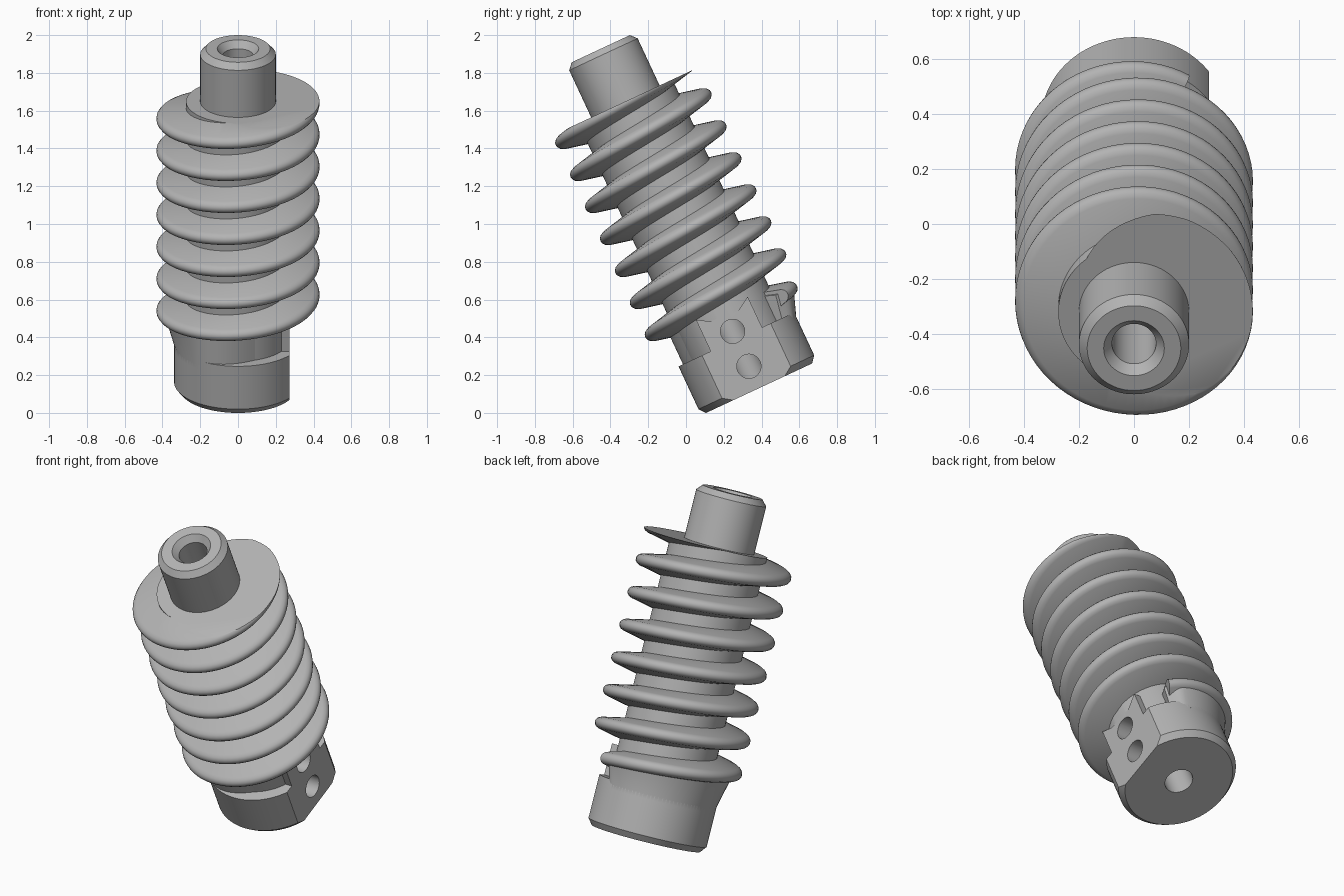
import bpy, bmesh, math
from mathutils import Matrix

if "Cube" in bpy.data.objects:
    bpy.data.objects.remove(bpy.data.objects["Cube"])

TILT = Matrix.Translation((0, 0.368, 0.1716)) @ Matrix.Rotation(math.radians(25), 4, 'X')
PITCH = 0.187
FLAT_X = 0.272

metal = bpy.data.materials.new("grey_metal")
metal.diffuse_color = (0.45, 0.45, 0.45, 1)
metal.use_nodes = True
metal.node_tree.nodes["Principled BSDF"].inputs["Base Color"].default_value = metal.diffuse_color


def polar(r, a, s):
    return (r * math.cos(a), r * math.sin(a), s)


def make(name, bm):
    bmesh.ops.recalc_face_normals(bm, faces=bm.faces[:])
    me = bpy.data.meshes.new(name)
    bm.to_mesh(me)
    bm.free()
    me.materials.append(metal)
    ob = bpy.data.objects.new(name, me)
    bpy.context.collection.objects.link(ob)
    ob.matrix_world = TILT
    return ob


def loft(sections, closed):
    """Join equal closed sections; close the ring or cap both ends."""
    bm = bmesh.new()
    rings = [[bm.verts.new(p) for p in sec] for sec in sections]
    n = len(rings[0])
    pairs = list(zip(rings, rings[1:])) + ([(rings[-1], rings[0])] if closed else [])
    for a, b in pairs:
        for i in range(n):
            j = (i + 1) % n
            bm.faces.new((a[i], a[j], b[j], b[i]))
    if not closed:
        bm.faces.new(rings[0])
        bm.faces.new(rings[-1])
    return bm


def smooth(ob, angle=30):
    ob.data.polygons.foreach_set("use_smooth", [True] * len(ob.data.polygons))
    ob.data.set_sharp_from_angle(angle=math.radians(angle))


def boolean(ob, tool, op):
    mod = ob.modifiers.new(tool.name, 'BOOLEAN')
    mod.operation, mod.solver, mod.object = op, 'EXACT', tool
    bpy.context.view_layer.update()
    deps = bpy.context.evaluated_depsgraph_get()
    mesh = bpy.data.meshes.new_from_object(ob.evaluated_get(deps))
    ob.modifiers.clear()
    ob.data = mesh
    bpy.data.objects.remove(tool)


# Revolved body: chamfered head, core, stub shaft and through bore
profile = [(0.08, -0.045), (0.31, -0.045), (0.338, -0.01), (0.338, 0.24),
           (0.275, 0.24), (0.275, 1.63), (0.2, 1.63), (0.2, 1.905),
           (0.17, 1.938), (0.11, 1.938), (0.08, 1.90)]
N = 96
body = make("screw_body", loft(
    [[polar(r, math.tau * k / N, s) for r, s in profile] for k in range(N)], True))

# Raised block beside the flat, with a notched upper end
outline = [(-0.15, 0.2), (0.15, 0.2), (0.15, 0.42), (0.07, 0.372),
           (-0.084, 0.384), (-0.15, 0.425)]
block = make("side_block", loft([[(x, v, s) for v, s in outline] for x in (0.15, 0.3)], False))
boolean(body, block, 'UNION')

# Flat on the side of the head
cutter = bmesh.new()
bmesh.ops.create_cube(cutter, size=1, matrix=Matrix.Translation((FLAT_X + 0.5, 0, 0.0)))
for vert in cutter.verts:
    if vert.co.z > 0:
        vert.co.z = 0.45
boolean(body, make("flat_cutter", cutter), 'DIFFERENCE')

# Two cross holes in the flat
for s in (0.083, 0.287):
    cutter = bmesh.new()
    bmesh.ops.create_cone(cutter, cap_ends=True, segments=40, radius1=0.064, radius2=0.064,
                          depth=0.4, matrix=Matrix.Translation((0.2, 0, s))
                          @ Matrix.Rotation(math.pi / 2, 4, 'Y'))
    boolean(body, make("hole_cutter", cutter), 'DIFFERENCE')
smooth(body)


def helix(a):
    return 1.623 + PITCH * a / math.tau


def ramp(x, a, b):
    t = min(1, max(0, (x - a) / (b - a)))
    return t * t * (3 - 2 * t)


# Helical thread with a rounded crest, cut flush with the core's upper shoulder
crest = [(-0.064, 0.255), (-0.034, 0.402), (-0.025, 0.42), (-0.012, 0.43), (0.0, 0.432),
         (0.012, 0.43), (0.025, 0.42), (0.034, 0.402), (0.064, 0.255)]
sections = []
for deg in range(-7 * 360 + 60, 165, 5):
    a = math.radians(deg)
    grow = ramp(deg + 7 * 360, 40, 170)
    scale = 0.82 + 0.18 * grow
    sections.append([polar(0.255 + (r - 0.255) * scale, a, helix(a) + o) for o, r in crest])
bm = loft(sections, False)
cut = bmesh.ops.bisect_plane(bm, geom=bm.verts[:] + bm.edges[:] + bm.faces[:],
                             plane_co=(0, 0, 1.63), plane_no=(0, 0, 1), clear_outer=True)
bmesh.ops.holes_fill(bm, edges=[e for e in bm.edges if e.is_boundary], sides=0)
smooth(make("thread", bm), 35)

# Flared collar that carries the thread start and fades into the neck
sections = []
for deg in range(58, 301, 3):
    a = math.radians(deg)
    top = helix(a - 7 * math.tau)
    start = 0.5 + 0.5 * ramp(deg, 55, 72)
    low = 0.27 + 0.068 * start * (1 - ramp(deg, 235, 300))
    high = low + 0.06 * start * (1 - ramp(deg, 195, 245))
    sections.append([polar(0.26, a, 0.19), polar(low, a, 0.19), polar(low, a, 0.215),
                     polar(high, a, top + 0.02), polar(0.26, a, top + 0.045)])
smooth(make("flared_collar", loft(sections, False)))
